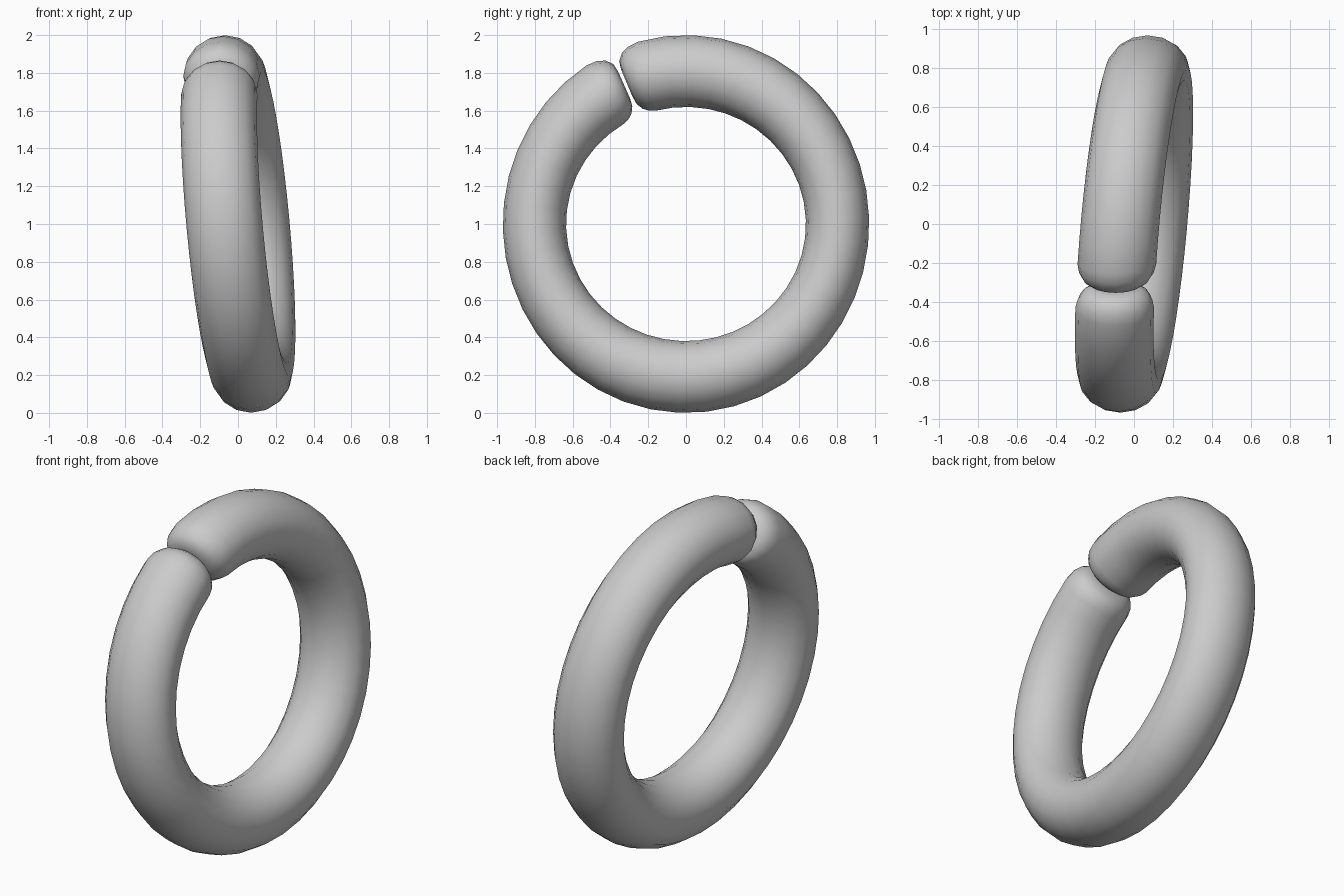
import bpy, bmesh, math
from math import sin, cos, radians

if "Cube" in bpy.data.objects:
    bpy.data.objects.remove(bpy.data.objects["Cube"])

SIDES = 16          # sides of the tube
SEGS = 40           # rings along the sweep
START, END = -246.0, 112.8   # the two ends nearly meet near the top
# (degrees inward from the tip, section scale): rounded, flat-tipped ends
CAP = [(0.0, 0.42), (0.5, 0.66), (2.2, 0.84), (4.8, 0.95), (8.0, 1.0)]


def section(angle, scale):
    """Points of one tube section of the slightly oval, tilted ring."""
    a = radians(angle)
    c, s = cos(a), sin(a)
    outer = 1 / math.hypot(c / 0.97, s / 1.0)
    inner = 1 / math.hypot(c / 0.635, s / 0.62)
    mid, half = (outer + inner) / 2, (outer - inner) / 2
    x_mid = 0.072 * (c - s)
    pts = []
    for i in range(SIDES):
        t = 2 * math.pi * i / SIDES
        r = mid + half * scale * cos(t)
        pts.append((x_mid + 0.202 * scale * sin(t), r * c, 1 + r * s))
    return pts


# stations along the sweep: start cap, body, end cap
stations = [(START + d, k) for d, k in CAP]
a0, a1 = START + 8, END - 8
stations += [(a0 + (a1 - a0) * i / SEGS, 1.0) for i in range(1, SEGS)]
stations += [(END - d, k) for d, k in reversed(CAP)]

# open ring lofted through the sections
bm = bmesh.new()
rings = [[bm.verts.new(p) for p in section(a, k)] for a, k in stations]
for p, q in zip(rings, rings[1:]):
    for i in range(SIDES):
        j = (i + 1) % SIDES
        bm.faces.new((p[i], p[j], q[j], q[i]))
bm.faces.new(rings[0])
bm.faces.new(rings[-1])
bmesh.ops.recalc_face_normals(bm, faces=bm.faces[:])
for f in bm.faces:
    f.smooth = True
mesh = bpy.data.meshes.new("open_ring")
bm.to_mesh(mesh)
bm.free()
ring = bpy.data.objects.new("open_ring", mesh)
bpy.context.collection.objects.link(ring)
